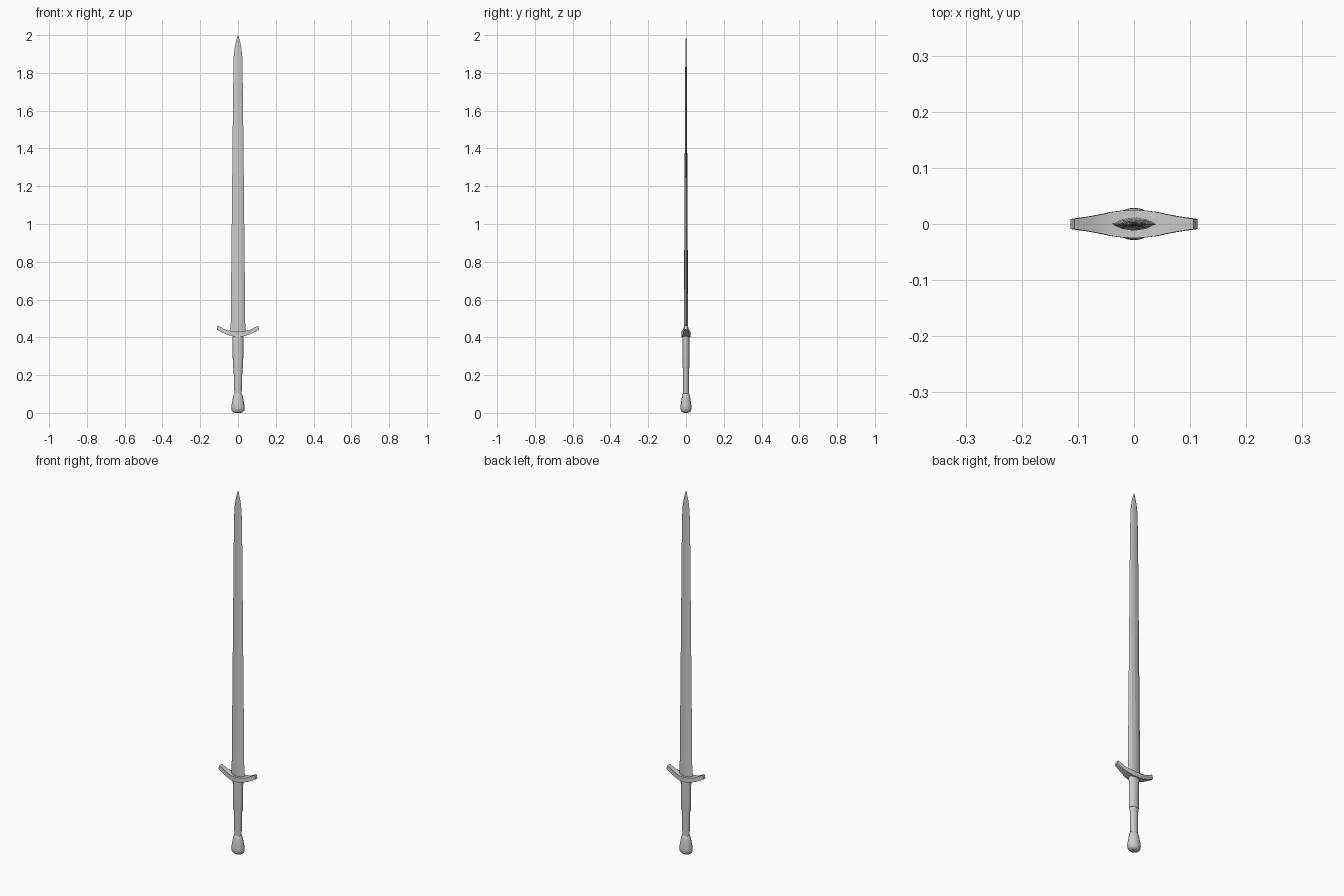
import bpy, bmesh, math

if "Cube" in bpy.data.objects:
    bpy.data.objects.remove(bpy.data.objects["Cube"])


def loft(name, rings, smooth=True, angle=40):
    """Bridge equal-length rings of points into a closed solid."""
    bm = bmesh.new()
    rows = [[bm.verts.new(p) for p in r] for r in rings]
    n = len(rows[0])
    for a, b in zip(rows, rows[1:]):
        for i in range(n):
            j = (i + 1) % n
            bm.faces.new((a[i], a[j], b[j], b[i]))
    bm.faces.new(rows[0])
    bm.faces.new(rows[-1])
    bmesh.ops.recalc_face_normals(bm, faces=bm.faces)
    me = bpy.data.meshes.new(name)
    bm.to_mesh(me)
    bm.free()
    ob = bpy.data.objects.new(name, me)
    bpy.context.collection.objects.link(ob)
    if smooth:
        bpy.ops.object.select_all(action='DESELECT')
        ob.select_set(True)
        bpy.context.view_layer.objects.active = ob
        bpy.ops.object.shade_smooth_by_angle(angle=math.radians(angle))
    return ob


def ellipse(rx, ry, z, n=20):
    return [(rx * math.cos(2 * math.pi * i / n), ry * math.sin(2 * math.pi * i / n), z)
            for i in range(n)]


def blade_ring(w, t, z):
    """Flattened section: thin edges, bevels, shallow central ridge."""
    half = [(w, 0), (w * .55, t * .75), (0, t), (-w * .55, t * .75)]
    return [(x, y, z) for x, y in half] + [(-x, -y, z) for x, y in half]


# Blade: tapering to a rounded point
blade = [(.039, .012, .41), (.036, .010, .72), (.031, .0075, 1.2), (.026, .005, 1.7),
         (.0225, .0035, 1.89), (.018, .003, 1.93), (.011, .002, 1.965), (.001, .0005, 2.0)]
loft("blade", [blade_ring(*s) for s in blade], smooth=False)

# Crossguard: rectangular section swept along an upward curve
half_guard = [(0, .025, .403, .430), (.022, .024, .404, .431), (.042, .0215, .409, .434),
              (.062, .017, .416, .438), (.082, .0135, .424, .446), (.113, .009, .441, .462)]
guard = [(-x, y, a, b) for x, y, a, b in half_guard[:0:-1]] + half_guard
rings = []
for x, y, low, high in guard:
    lean = x * .06  # end faces lean outward at the bottom
    rings.append([(x, -y, low), (x, y, low), (x - lean, y, high), (x - lean, -y, high)])
loft("crossguard", rings)

# Two-part grip with a step between the halves
loft("upper_grip", [ellipse(.026, .0175, .238), ellipse(.0275, .018, .245),
                    ellipse(.028, .018, .32), ellipse(.030, .019, .41)])
loft("lower_grip", [ellipse(.019, .016, .085), ellipse(.021, .0165, .16),
                    ellipse(.024, .0165, .245)])

# Pear-shaped pommel
pommel = [(.016, .013, 0), (.026, .021, .004), (.033, .027, .012), (.0355, .029, .026),
          (.034, .028, .042), (.030, .025, .064), (.026, .0215, .085), (.022, .018, .098),
          (.018, .015, .104)]
loft("pommel", [ellipse(*s) for s in pommel], angle=60)
